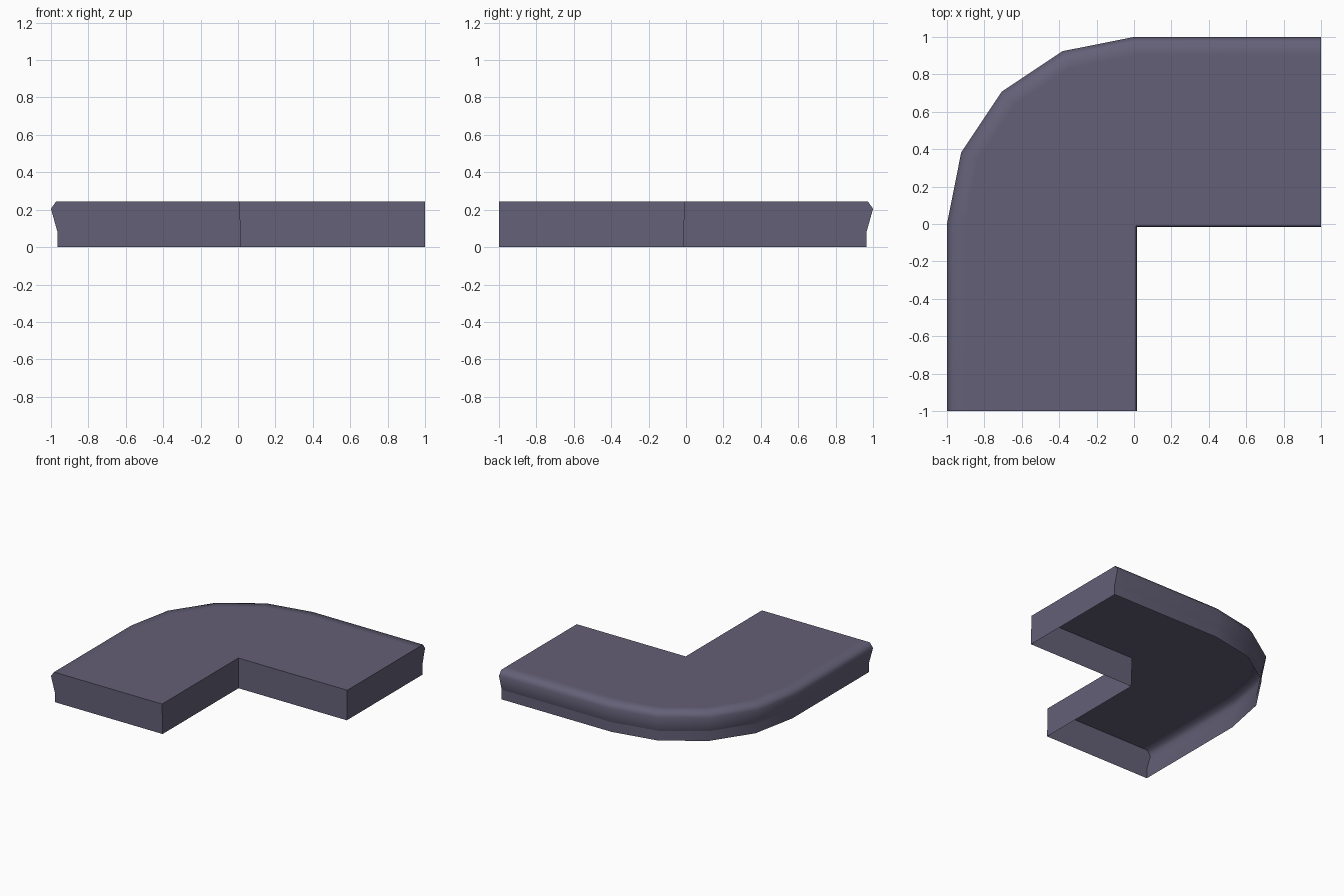
import bpy
import bmesh
import math

cube = bpy.data.objects.get("Cube")
if cube:
    bpy.data.objects.remove(cube, do_unlink=True)

HEIGHT = 0.245
# Outer edge profile (radius, height): flat rim, rounded lip, undercut, skirt
PROFILE = [(0.90, HEIGHT), (0.972, HEIGHT), (1.0, 0.205), (0.965, 0.08), (0.965, 0)]
STEPS = 4  # facets round the corner

slate = bpy.data.materials.new("slate_violet")
slate.use_nodes = True
colour = (0.127, 0.116, 0.184, 1)
slate.diffuse_color = colour
slate.node_tree.nodes["Principled BSDF"].inputs["Base Color"].default_value = colour


def outline(r):
    """Outer path: front arm, faceted quarter turn, side arm."""
    turn = [math.pi - i * math.pi / 2 / STEPS for i in range(STEPS + 1)]
    return [(-r, -1)] + [(r * math.cos(a), r * math.sin(a)) for a in turn] + [(1, r)]


bm = bmesh.new()
# Swept outer edge
rings = [[bm.verts.new((x, y, z)) for x, y in outline(r)] for r, z in PROFILE]
for upper, lower in zip(rings, rings[1:]):
    for i in range(len(upper) - 1):
        bm.faces.new((upper[i], lower[i], lower[i + 1], upper[i + 1]))

# Inner notch walls, slightly flared towards the floor
notch_top, notch_low = [
    [bm.verts.new((x, y, z)) for x, y in ((d, -1), (d, -d), (1, -d))]
    for d, z in ((0.01, HEIGHT), (0.015, 0))]
for i in range(2):
    bm.faces.new((notch_top[i], notch_top[i + 1], notch_low[i + 1], notch_low[i]))

# Flat top and the two end walls; the underside stays open
bm.faces.new(rings[0] + notch_top[::-1])
for end in (0, -1):
    bm.faces.new([ring[end] for ring in rings] + [notch_low[end], notch_top[end]])
bmesh.ops.recalc_face_normals(bm, faces=bm.faces)
top = max(bm.faces, key=lambda f: f.calc_area())
if top.normal.z < 0:
    bmesh.ops.reverse_faces(bm, faces=bm.faces)

# Smooth lip, sharp corners and a sharp crease above the skirt
crease = set(rings[3])
for face in bm.faces:
    face.smooth = True
for edge in bm.edges:
    sharp = edge.calc_face_angle(0) > math.radians(65)
    edge.smooth = not (sharp or set(edge.verts) <= crease)

mesh = bpy.data.meshes.new("corner_slab")
bm.to_mesh(mesh)
bm.free()
mesh.materials.append(slate)
slab = bpy.data.objects.new("corner_slab", mesh)
bpy.context.collection.objects.link(slab)
